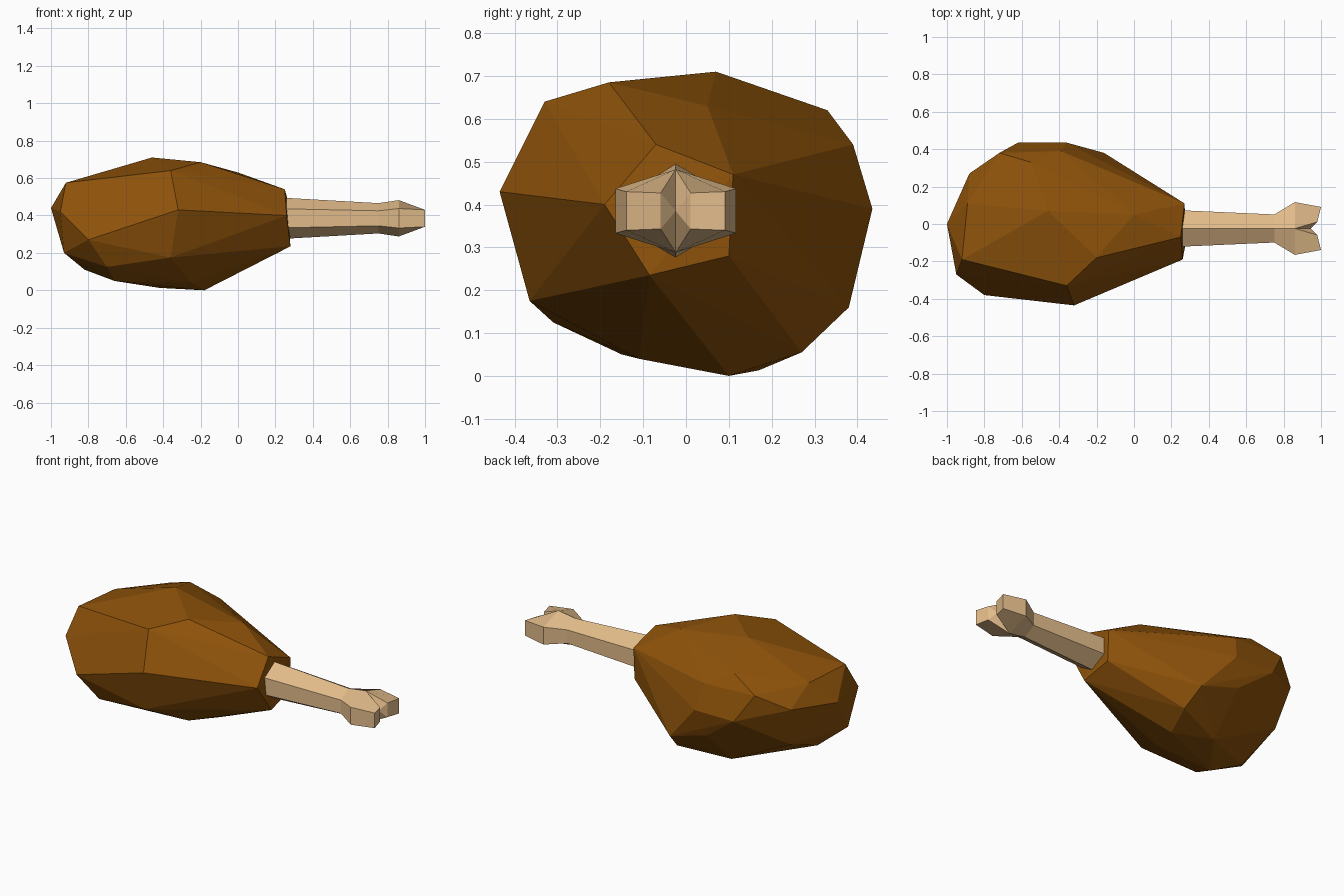
import bpy
import bmesh
from math import radians

# Remove the default cube only
default_cube = bpy.data.objects.get("Cube")
if default_cube:
    bpy.data.objects.remove(default_cube, do_unlink=True)


def make_material(name, colour):
    material = bpy.data.materials.new(name)
    material.use_nodes = True
    material.diffuse_color = colour
    for node in material.node_tree.nodes:
        if node.type == "BSDF_PRINCIPLED":
            node.inputs["Base Color"].default_value = colour
            node.inputs["Roughness"].default_value = 0.8
    return material


def finish_object(name, bm, material):
    """Turn a bmesh into a flat shaded object with one material."""
    bmesh.ops.recalc_face_normals(bm, faces=bm.faces)
    mesh = bpy.data.meshes.new(name)
    bm.to_mesh(mesh)
    bm.free()
    mesh.materials.append(material)
    obj = bpy.data.objects.new(name, mesh)
    bpy.context.collection.objects.link(obj)
    return obj


roast_brown = make_material("roast brown", (0.27, 0.085, 0.003, 1))
bone_cream = make_material("bone cream", (0.76, 0.5, 0.255, 1))

# Meat: a faceted skin stretched over a few corner points, grouped by region
meat_regions = {
    "rounded_end": [
        (-1, 0, .44), (-.92, -.19, .575), (-.89, .11, .57), (-.95, -.27, .42),
        (-.88, .27, .465), (-.93, -.2, .2), (-.83, .2, .22), (-.8, -.38, .27),
    ],
    "upper_side": [
        (-.46, .07, .71), (-.2, -.18, .685), (-.36, -.33, .64),
        (0, .05, .63), (-.17, .18, .6), (-.55, .33, .62),
        (-.72, .38, .55), (-.39, .39, .54),
    ],
    "widest_band": [
        (-.32, -.435, .43), (-.62, .435, .39), (-.36, .435, .39),
        (.03, .26, .315),
    ],
    "lower_side": [
        (-.36, -.365, .175), (-.7, -.31, .125), (-.66, -.15, .05),
        (-.82, -.07, .11), (-.25, -.11, .04), (-.42, .17, .013),
        (-.18, .1, 0), (-.13, .27, .055), (-.16, .38, .16),
        (-.41, .39, .235),
    ],
    "neck": [
        (.25, -.07, .54), (.26, -.19, .4), (.27, .11, .47),
        (.27, .1, .28), (.28, -.085, .235),
    ],
}

bm = bmesh.new()
for points in meat_regions.values():
    for point in points:
        bm.verts.new(point)
hull = bmesh.ops.convex_hull(bm, input=bm.verts)
unused = {v for v in hull["geom_interior"] if isinstance(v, bmesh.types.BMVert)}
bmesh.ops.delete(bm, geom=list(unused), context="VERTS")
# Merge nearly coplanar triangles into larger facets
bmesh.ops.dissolve_limit(bm, angle_limit=radians(2), verts=bm.verts, edges=bm.edges)
finish_object("meat", bm, roast_brown)

# Bone: hexagonal shaft flaring into a knuckle that splits into two lobes
CENTRE_Y, CENTRE_Z = -.024, .385


def bone_ring(bm, x, half_width, half_height, side_height):
    """Six corners: top, back pair, bottom, front pair."""
    outline = [
        (0, half_height), (half_width, side_height), (half_width, -side_height),
        (0, -half_height), (-half_width, -side_height), (-half_width, side_height),
    ]
    return [bm.verts.new((x, CENTRE_Y + y, CENTRE_Z + z)) for y, z in outline]


def bridge_rings(bm, first, second):
    count = len(first)
    for i in range(count):
        j = (i + 1) % count
        bm.faces.new((first[i], first[j], second[j], second[i]))


bm = bmesh.new()
rings = [
    bone_ring(bm, .1, .104, .118, .054),
    bone_ring(bm, .75, .075, .081, .04),
    bone_ring(bm, .86, .141, .097, .052),
]
bm.faces.new(rings[0])
for first, second in zip(rings, rings[1:]):
    bridge_rings(bm, first, second)

# Knuckle lobes, mirrored about a shared cleft
top, back_up, back_low, bottom, front_low, front_up = rings[-1]
cleft = bm.verts.new((.945, CENTRE_Y, CENTRE_Z))
for side, upper, lower in ((1, back_up, back_low), (-1, front_up, front_low)):
    outer_up, outer_low, inner_low, inner_up = [
        bm.verts.new((x, CENTRE_Y + side * y, CENTRE_Z + z))
        for x, y, z in ((1, .115, .045), (1, .115, -.045),
                        (.98, .035, -.042), (.98, .035, .042))
    ]
    bm.faces.new((outer_up, outer_low, inner_low, inner_up))
    bm.faces.new((upper, lower, outer_low, outer_up))
    bm.faces.new((top, upper, outer_up, inner_up))
    bm.faces.new((bottom, lower, outer_low, inner_low))
    bm.faces.new((top, inner_up, cleft))
    bm.faces.new((cleft, inner_up, inner_low))
    bm.faces.new((cleft, inner_low, bottom))
finish_object("bone", bm, bone_cream)
